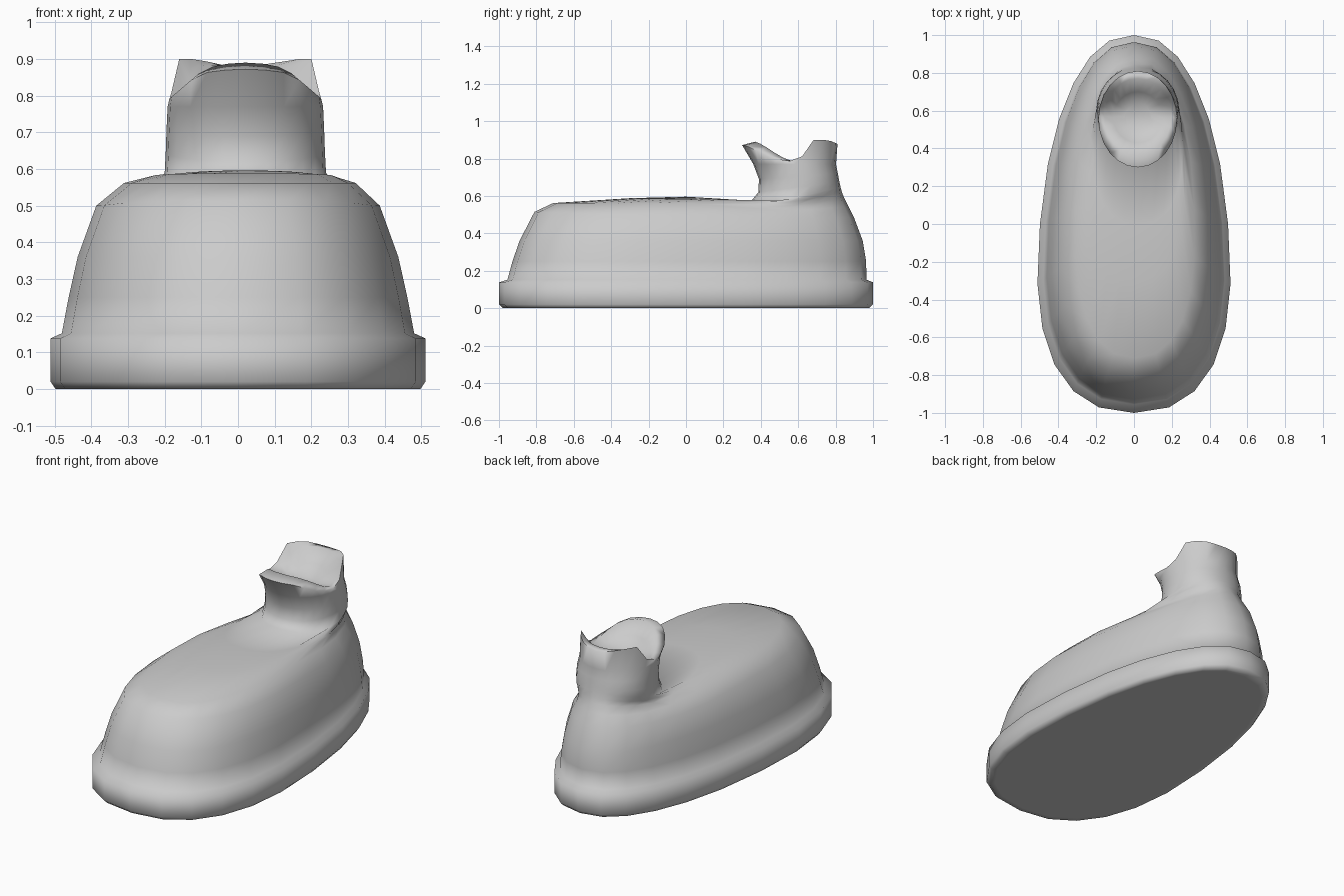
import bpy, bmesh, math

cube = bpy.data.objects.get("Cube")
if cube:
    bpy.data.objects.remove(cube, do_unlink=True)

SEGMENTS = 24

grey = bpy.data.materials.new("plain grey")
grey.use_nodes = True
colour = (0.6, 0.6, 0.6, 1)
grey.diffuse_color = colour
grey.node_tree.nodes["Principled BSDF"].inputs["Base Color"].default_value = colour


def power(v, p):
    return math.copysign(abs(v) ** p, v)


def outline(front, back, half, z, egg=0.0, cx=0.0, p=0.85):
    """Egg-shaped ring; z is a height or a function of y."""
    points = []
    for i in range(SEGMENTS):
        a = 2 * math.pi * i / SEGMENTS
        s = power(math.sin(a), p)
        y = (front + back) / 2 + s * (back - front) / 2
        x = cx + half * power(math.cos(a), p) * (1 - egg * s)
        points.append((x, y, z(y) if callable(z) else z))
    return points


def loft(name, rings):
    bm = bmesh.new()
    loops = [[bm.verts.new(co) for co in ring] for ring in rings]
    for low, high in zip(loops, loops[1:]):
        for i in range(SEGMENTS):
            j = (i + 1) % SEGMENTS
            bm.faces.new((low[i], low[j], high[j], high[i]))
    bm.faces.new(loops[0][::-1])
    bm.faces.new(loops[-1])
    mesh = bpy.data.meshes.new(name)
    bm.to_mesh(mesh)
    bm.free()
    mesh.materials.append(grey)
    obj = bpy.data.objects.new(name, mesh)
    bpy.context.collection.objects.link(obj)
    bpy.ops.object.select_all(action="DESELECT")
    obj.select_set(True)
    bpy.context.view_layer.objects.active = obj
    bpy.ops.object.shade_smooth_by_angle(angle=math.radians(90))


def path(*points):
    """Height along y, straight between the given (y, z) points."""
    def height(y):
        for (y0, z0), (y1, z1) in zip(points, points[1:]):
            if y <= y1:
                return z0 + (z1 - z0) * (y - y0) / (y1 - y0)
        return points[-1][1]
    return height


# Foot top: sinks beside the ankle, then rises up the heel
shoulder = path((-0.81, 0.515), (-0.4, 0.50), (0.0, 0.50), (0.4, 0.475), (0.9, 0.485))
toe_top = path((-0.71, 0.562), (0.0, 0.562), (0.4, 0.53), (0.6, 0.52), (0.87, 0.545))
foot_top = path((-0.30, 0.588), (0.0, 0.583), (0.4, 0.555), (0.6, 0.55), (0.85, 0.59))
instep = path((0.0, 0.596), (0.4, 0.563), (0.6, 0.57), (0.84, 0.62))
crease = path((0.35, 0.575), (0.45, 0.562), (0.6, 0.592), (0.83, 0.65))

# Saddle-shaped collar: high at the front and back, low at the sides
outer_lip = path((0.30, 0.872), (0.34, 0.862), (0.38, 0.84), (0.45, 0.803),
                 (0.57, 0.785), (0.62, 0.81), (0.68, 0.90), (0.76, 0.90), (0.81, 0.878))
inner_lip = path((0.37, 0.89), (0.40, 0.878), (0.45, 0.848), (0.50, 0.812),
                 (0.57, 0.785), (0.62, 0.795), (0.70, 0.88), (0.77, 0.885))
hollow = path((0.43, 0.82), (0.50, 0.785), (0.60, 0.775), (0.70, 0.82))

E = 0.18
rings = [
    # Sole
    outline(-0.95, 0.95, 0.46, 0.0, E),
    outline(-0.98, 0.98, 0.485, 0.0, E),
    outline(-1.0, 1.0, 0.498, 0.02, E),
    outline(-1.0, 1.0, 0.498, 0.138, E),
    outline(-0.955, 0.965, 0.468, 0.152, E),
    # Upper, rounding over the toe and closing in on the ankle
    outline(-0.928, 0.963, 0.45, 0.25, E),
    outline(-0.89, 0.945, 0.426, 0.36, E),
    outline(-0.81, 0.898, 0.38, shoulder, 0.15),
    outline(-0.71, 0.868, 0.315, toe_top, 0.10, 0.005),
    outline(-0.30, 0.846, 0.258, foot_top, 0.08, 0.015),
    outline(0.0, 0.834, 0.238, instep, 0.03, 0.02),
    outline(0.35, 0.826, 0.22, crease, 0, 0.02, 0.95),
    # Ankle
    outline(0.387, 0.82, 0.217, path((0.387, 0.62), (0.82, 0.675)), 0, 0.02, 0.95),
    outline(0.39, 0.812, 0.215, path((0.39, 0.69), (0.81, 0.72)), 0, 0.02, 0.95),
    outline(0.36, 0.802, 0.212, 0.77, 0, 0.02, 1),
    # Thick collar lip and its shallow hollow
    outline(0.30, 0.81, 0.208, outer_lip, 0, 0.02, 1),
    outline(0.37, 0.77, 0.178, inner_lip, 0, 0.02, 1),
    outline(0.43, 0.70, 0.13, hollow, 0, 0.02, 1),
    outline(0.50, 0.64, 0.07, 0.765, 0, 0.02, 1),
]
loft("slipper_boot", rings)
